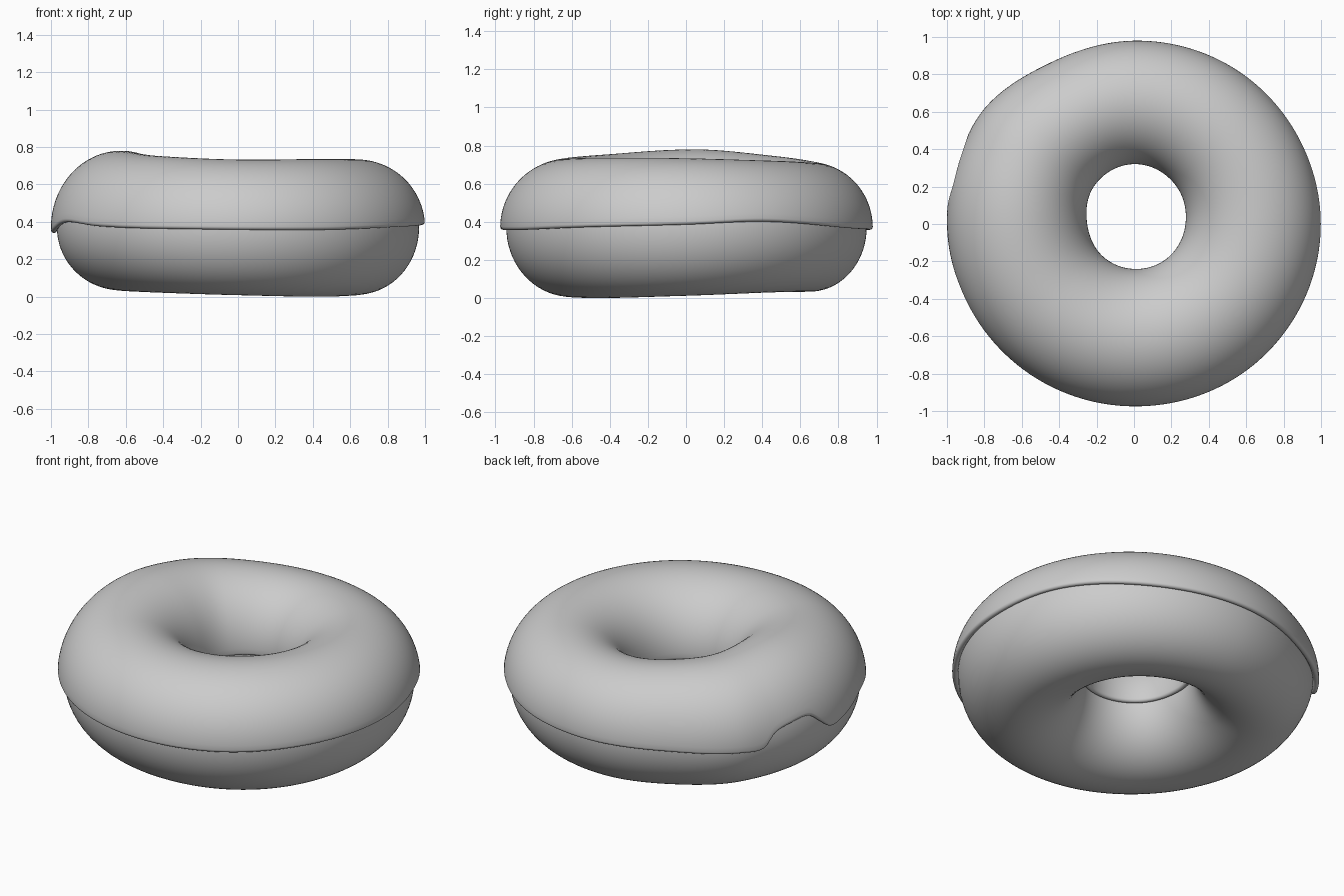
import bpy, bmesh, math

if "Cube" in bpy.data.objects:
    bpy.data.objects.remove(bpy.data.objects["Cube"])

N = 288
ZC = 0.37      # height of the tube centre
T = 0.032      # icing thickness


def loop_curve(keys):
    """Smooth periodic function through (degrees, value) pairs."""
    n = len(keys)

    def key(i):
        d, v = keys[i % n]
        return d + 360 * (i // n), v

    def slope(i):
        (d0, v0), (d1, v1) = key(i - 1), key(i + 1)
        return (v1 - v0) / (d1 - d0)

    def f(d):
        d = d % 360
        i = max(k for k in range(n) if keys[k][0] <= d)
        (d0, v0), (d1, v1) = key(i), key(i + 1)
        h = d1 - d0
        t = (d - d0) / h
        return (v0 * (2*t**3 - 3*t**2 + 1) + h * slope(i) * (t**3 - 2*t**2 + t)
                + v1 * (3*t**2 - 2*t**3) + h * slope(i + 1) * (t**3 - t**2))
    return f


# uneven, hand-shaped outline: 0 deg is +x, 90 deg is +y
outer = loop_curve([(0, 1.0), (45, 0.993), (90, 0.98), (118, 0.972), (142, 1.01),
                    (155, 1.006), (180, 1.0), (225, 0.98), (270, 0.975), (315, 0.99)])
inner = loop_curve([(0, 0.275), (45, 0.305), (90, 0.32), (135, 0.295),
                    (180, 0.25), (225, 0.24), (270, 0.24), (315, 0.255)])
top = loop_curve([(0, 0.733), (45, 0.72), (90, 0.712), (135, 0.745),
                  (175, 0.78), (225, 0.752), (270, 0.733), (315, 0.736)])
bottom = loop_curve([(0, 0.012), (45, 0.03), (90, 0.034), (135, 0.04),
                     (180, 0.034), (225, 0.022), (270, 0.008), (315, 0.0)])
# lower rim of the icing with a notch between two drips
rim = loop_curve([(0, 0.388), (25, 0.405), (60, 0.37), (90, 0.36), (120, 0.357),
                  (143, 0.345), (150, 0.35), (154, 0.42), (160, 0.45), (168, 0.455),
                  (173, 0.40), (178, 0.345), (185, 0.355), (200, 0.398), (220, 0.378),
                  (240, 0.367), (295, 0.36), (330, 0.375)])


def point(deg, phi, off):
    """Point on the tube; off is the distance outside the dough."""
    ro, ri = outer(deg), inner(deg)
    a = (ro - ri) / 2 - T + off
    b = (top(deg) - ZC - T + off) if math.sin(phi) > 0 else (ZC - bottom(deg) + off)
    r = (ro + ri) / 2 + a * math.cos(phi)
    t = math.radians(deg)
    return (r * math.cos(t), r * math.sin(t), ZC + b * math.sin(phi))


def dough_section(deg):
    return [point(deg, 2 * math.pi * k / 72, 0) for k in range(72)]


def icing_section(deg):
    e0 = math.asin((rim(deg) - ZC) / 0.36) + 0.04
    e1 = math.pi + 0.03
    lip = T / 2 / 0.35
    pts = [point(deg, e0 + (e1 - e0) * k / 44, T) for k in range(45)]
    for k in range(1, 8):                       # rounded lip in the hole
        al = math.pi * k / 8
        pts.append(point(deg, e1 + lip * math.sin(al), T / 2 * (1 + math.cos(al))))
    pts += [point(deg, e1 + (e0 - e1) * k / 44, -0.003) for k in range(45)]
    for k in range(1, 8):                       # rounded outer lip
        al = math.pi * k / 8
        pts.append(point(deg, e0 - lip * math.sin(al), T / 2 * (1 - math.cos(al))))
    return pts


def build(name, section, mat):
    bm = bmesh.new()
    rings = [[bm.verts.new(p) for p in section(360 * i / N)] for i in range(N)]
    m = len(rings[0])
    for i in range(N):
        a, b = rings[i], rings[(i + 1) % N]
        for k in range(m):
            bm.faces.new((a[k], b[k], b[(k + 1) % m], a[(k + 1) % m]))
    bmesh.ops.recalc_face_normals(bm, faces=bm.faces)
    for f in bm.faces:
        f.smooth = True
    me = bpy.data.meshes.new(name)
    bm.to_mesh(me)
    bm.free()
    me.materials.append(mat)
    ob = bpy.data.objects.new(name, me)
    bpy.context.collection.objects.link(ob)


grey = bpy.data.materials.new("plain_grey")
grey.diffuse_color = (0.6, 0.6, 0.6, 1)
grey.use_nodes = True
grey.node_tree.nodes["Principled BSDF"].inputs["Base Color"].default_value = grey.diffuse_color

build("dough", dough_section, grey)
build("icing", icing_section, grey)
